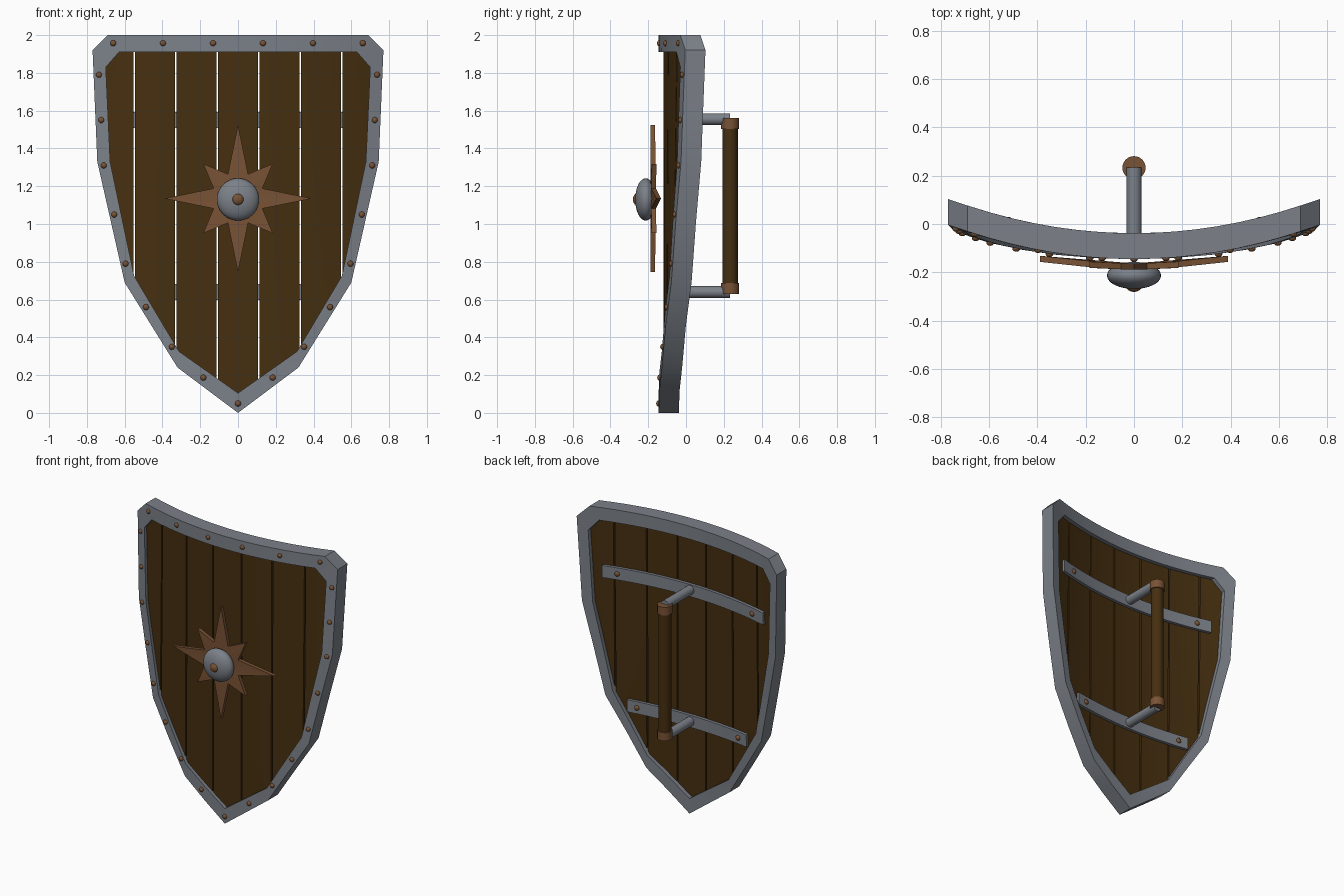
import bpy, bmesh, math
from mathutils import Vector, Matrix

if "Cube" in bpy.data.objects:
    bpy.data.objects.remove(bpy.data.objects["Cube"])


def mat(name, col):
    m = bpy.data.materials.new(name)
    m.diffuse_color = (*col, 1)
    m.use_nodes = True
    m.node_tree.nodes["Principled BSDF"].inputs["Base Color"].default_value = m.diffuse_color
    return m


STEEL = mat("steel grey", (0.20, 0.22, 0.25))
WOOD = mat("dark wood", (0.060, 0.028, 0.005))
COPPER = mat("copper", (0.19, 0.085, 0.035))


def bend(x, z):
    """Depth offset of the curved shield at x, z."""
    return 0.143 * (x / 0.77) ** 2 * (0.66 + 0.17 * z)


def finish(bm, name, material):
    bmesh.ops.recalc_face_normals(bm, faces=bm.faces)
    me = bpy.data.meshes.new(name)
    bm.to_mesh(me)
    bm.free()
    ob = bpy.data.objects.new(name, me)
    me.materials.append(material)
    bpy.context.collection.objects.link(ob)
    bpy.ops.object.select_all(action='DESELECT')
    ob.select_set(True)
    bpy.context.view_layer.objects.active = ob
    bpy.ops.object.shade_smooth_by_angle(angle=math.radians(30))
    return ob


def slab(name, cols, front, back, material, rows=8):
    """Curved board through columns (x, z low, z high)."""
    bm = bmesh.new()
    g = []
    for x, lo, hi in cols:
        zs = [lo + (hi - lo) * j / rows for j in range(rows + 1)]
        g.append([[bm.verts.new((x, y + bend(x, z), z)) for z in zs]
                  for y in (front, back)])
    for a, b in zip(g, g[1:]):
        for j in range(rows):
            for s in (0, 1):
                bm.faces.new((a[s][j], b[s][j], b[s][j + 1], a[s][j + 1]))
        for j in (0, rows):
            bm.faces.new((a[0][j], b[0][j], b[1][j], a[1][j]))
    for c in (g[0], g[-1]):
        for j in range(rows):
            bm.faces.new((c[0][j], c[0][j + 1], c[1][j + 1], c[1][j]))
    return finish(bm, name, material)


def ball(name, loc, r, ry, material, seg=12, rings=8):
    bm = bmesh.new()
    m = (Matrix.Translation(loc) @ Matrix.Diagonal((r, ry, r, 1))
         @ Matrix.Rotation(math.pi / 2, 4, 'X'))
    bmesh.ops.create_uvsphere(bm, u_segments=seg, v_segments=rings, radius=1, matrix=m)
    return finish(bm, name, material)


def rod(name, a, b, r, material, seg=24):
    a, b = Vector(a), Vector(b)
    d = b - a
    m = Matrix.Translation((a + b) / 2) @ d.to_track_quat('Z', 'Y').to_matrix().to_4x4()
    bm = bmesh.new()
    bmesh.ops.create_cone(bm, cap_ends=True, segments=seg, radius1=r, radius2=r,
                          depth=d.length, matrix=m)
    return finish(bm, name, material)


# Rim: outer and inner outlines, right half from the bottom point to the top
outer = [(0, 0), (.32, .24), (.60, .69), (.745, 1.33), (.77, 1.92), (.69, 2.0)]
inner = [(0, .105), (.312, .325), (.55, .725), (.677, 1.33), (.70, 1.83), (.63, 1.91)]


def full_loop(half):
    pts = half + [(-x, z) for x, z in reversed(half[1:])]
    out = []
    for i, (p, q) in enumerate(zip(pts, pts[1:] + pts[:1])):
        n = 16 if i == len(half) - 1 else 2
        out += [(p[0] + (q[0] - p[0]) * k / n, p[1] + (q[1] - p[1]) * k / n)
                for k in range(n)]
    return out


bm = bmesh.new()
rings = []
for o, i in zip(full_loop(outer), full_loop(inner)):
    rings.append([bm.verts.new((x, y + bend(x, z), z)) for (x, z), y in
                  ((o, -.145), (i, -.145), (i, -.038), (o, -.038))])
for a, b in zip(rings, rings[1:] + rings[:1]):
    for k in range(4):
        bm.faces.new((a[k], b[k], b[(k + 1) % 4], a[(k + 1) % 4]))
finish(bm, "rim", STEEL)

# Planks: seven boards with narrow gaps, edges tucked into the rim
low = [(0, .08), (.315, .30), (.565, .71), (.69, 1.33), (.715, 1.83)]


def lerp(table, x):
    for (x0, z0), (x1, z1) in zip(table, table[1:]):
        if x <= x1 + 1e-6:
            return z0 + (z1 - z0) * (x - x0) / (x1 - x0)
    return table[-1][1]


for i in range(-3, 4):
    x0 = i * .22 - .1055 if i > -3 else -.71
    x1 = i * .22 + .1055 if i < 3 else .71
    xs = {x0, x1} | {x0 + (x1 - x0) * k / 6 for k in range(1, 6)}
    xs |= {s * p[0] for p in low for s in (-1, 1) if x0 < s * p[0] < x1}
    cols = [(x, lerp(low, abs(x)), lerp([(0, 1.93), (.64, 1.93), (.715, 1.85)], abs(x)))
            for x in sorted(xs)]
    slab("plank", cols, -.12, -.066, WOOD)

# Rivets around the rim
rivets = [(0, .05), (.183, .187), (.35, .35), (.487, .56), (.595, .79), (.655, 1.05),
          (.71, 1.31), (.724, 1.55), (.736, 1.79), (.66, 1.957), (.397, 1.957), (.132, 1.957)]
for x, z in rivets:
    for s in ((1, -1) if x else (1,)):
        ball("rim_rivet", (s * x, -.145 + bend(x, z), z), .016, .013, COPPER)

# Back straps, their rivets and the handle posts
for z, w, rx, pz in ((1.55, .62, .52, 1.555), (.64, .46, .39, .64)):
    slab("back_strap", [(w * k / 8, z - .042, z + .042) for k in range(-8, 9)],
         -.068, -.045, STEEL, 1)
    for s in (-1, 1):
        ball("strap_rivet", (s * rx, -.045 + bend(rx, z), z), .018, .014, COPPER)
    rod("handle_post", (0, -.06, pz), (0, .233, pz), .031, STEEL)

# Handle grip with copper collars
rod("handle_grip", (0, .233, .64), (0, .233, 1.55), .041, WOOD)
for z in (.63, 1.503):
    rod("grip_collar", (0, .233, z), (0, .233, z + .058), .048, COPPER)

# Eight pointed star, bent with the shield
bm = bmesh.new()
cz = 1.135
layers = []
for y in (-.188, -.163):
    ring = []
    for k in range(16):
        r = .14 if k % 2 else (.26 if k % 4 else .39)
        x, z = r * math.cos(k * math.pi / 8), cz + r * math.sin(k * math.pi / 8)
        ring.append(bm.verts.new((x, y + bend(x, z), z)))
    c = bm.verts.new((0, y, cz))
    for k in range(16):
        bm.faces.new((c, ring[k], ring[(k + 1) % 16]))
    layers.append(ring)
for k in range(16):
    n = (k + 1) % 16
    bm.faces.new((layers[0][k], layers[0][n], layers[1][n], layers[1][k]))
finish(bm, "star", COPPER)

# Centre boss and its stud
ball("boss", (0, -.213, 1.13), .112, .056, STEEL, 32, 16)
ball("boss_stud", (0, -.26, 1.13), .031, .021, COPPER, 20, 10)
